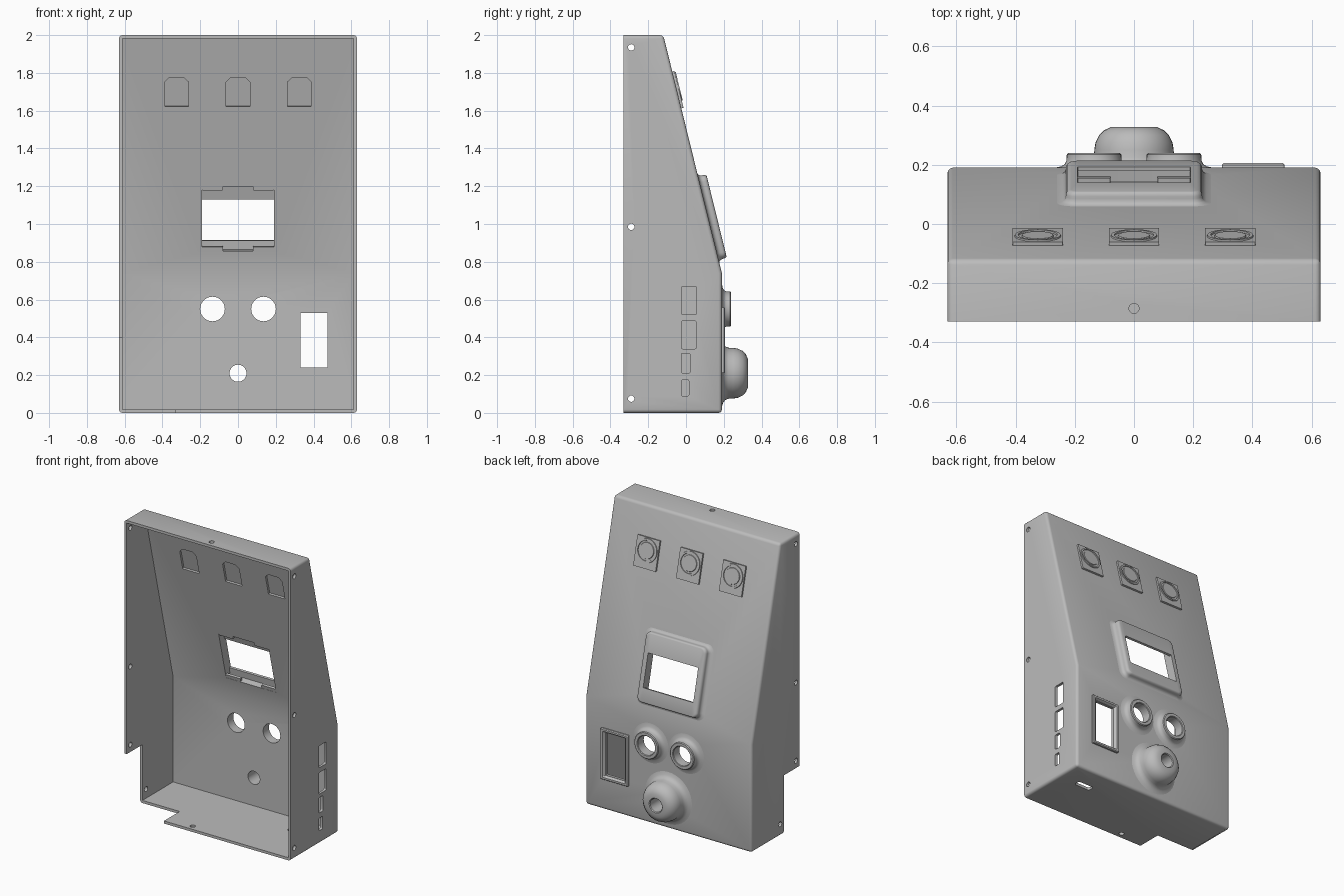
import bpy, bmesh, math
from mathutils import Matrix, Vector

cube = bpy.data.objects.get("Cube")
if cube:
    bpy.data.objects.remove(cube, do_unlink=True)

grey = bpy.data.materials.new("matte grey")
grey.use_nodes = True
grey.diffuse_color = (0.5, 0.5, 0.5, 1)
grey.node_tree.nodes["Principled BSDF"].inputs["Base Color"].default_value = (0.5, 0.5, 0.5, 1)

WALL = 0.018
HALF = 0.63
BACK, FACE, BEND, TOP_Y = -0.33, 0.19, 0.74, -0.12
SLOPE = (FACE - TOP_Y) / (2 - BEND)
TILT = math.atan(SLOPE)


def on_slope(x, z):
    """Frame on the sloped panel: local y points outward, local z up the slope."""
    y = FACE - SLOPE * (z - BEND)
    return Matrix.Translation((x, y, z)) @ Matrix.Rotation(TILT, 4, 'X')


def on_face(x, z):
    return Matrix.Translation((x, FACE, z))


def on_side(x, y, z):
    return Matrix.Translation((x, y, z)) @ Matrix.Rotation(-math.pi / 2, 4, 'Z')


def on_floor(x, y, z):
    return Matrix.Translation((x, y, z)) @ Matrix.Rotation(math.pi / 2, 4, 'X')


def circle(r, n, seg=40):
    return [(r * math.cos(i * math.tau / seg), n, r * math.sin(i * math.tau / seg))
            for i in range(seg)]


def rect(w, h, r, n, cz=0.0, seg=5):
    """Rounded rectangle loop at height n."""
    pts = []
    for k, (sx, sz) in enumerate([(1, 1), (-1, 1), (-1, -1), (1, -1)]):
        for i in range(seg + 1):
            a = (k + i / seg) * math.pi / 2
            pts.append((sx * (w / 2 - r) + r * math.cos(a), n,
                        cz + sz * (h / 2 - r) + r * math.sin(a)))
    return pts


def finish(name, bm):
    bmesh.ops.recalc_face_normals(bm, faces=bm.faces)
    mesh = bpy.data.meshes.new(name)
    bm.to_mesh(mesh)
    bm.free()
    mesh.materials.append(grey)
    ob = bpy.data.objects.new(name, mesh)
    bpy.context.scene.collection.objects.link(ob)
    return ob


def loft(name, frame, loops, tube=False):
    """Skin a stack of loops; a tube joins the last loop to the first."""
    bm = bmesh.new()
    rings = [[bm.verts.new(frame @ Vector(p)) for p in loop] for loop in loops]
    pairs = list(zip(rings, rings[1:]))
    if tube:
        pairs.append((rings[-1], rings[0]))
    else:
        bm.faces.new(rings[0])
        bm.faces.new(rings[-1])
    for a, b in pairs:
        for i in range(len(a)):
            j = (i + 1) % len(a)
            bm.faces.new((a[i], a[j], b[j], b[i]))
    return finish(name, bm)


def prism(name, profile, half):
    """Side profile in y, z extruded across x."""
    bm = bmesh.new()
    a, b = [[bm.verts.new((s * half, y, z)) for y, z in profile] for s in (-1, 1)]
    bm.faces.new(a)
    bm.faces.new(b)
    for i in range(len(a)):
        j = (i + 1) % len(a)
        bm.faces.new((a[i], a[j], b[j], b[i]))
    return bm


# Outer housing with rounded edges, square at the open rim
bm = prism("housing", [(BACK, 0), (FACE, 0), (FACE, BEND), (TOP_Y, 2), (BACK, 2)], HALF)
edges = [e for e in bm.edges if not all(v.co.y < BACK + 0.001 for v in e.verts)
         and not all(abs(v.co.z - BEND) < 0.001 for v in e.verts)]
bmesh.ops.bevel(bm, geom=edges, offset=0.018, segments=3, profile=0.5, affect='EDGES')
housing = finish("housing", bm)

# Cavity, open toward the rim
inner_top = FACE - SLOPE * (2 - WALL - BEND) - WALL / math.cos(TILT)
inner_bend = BEND - WALL * math.tan(TILT / 2)
cutters = [finish("cavity_cutter", prism(
    "cavity", [(BACK - 0.1, WALL), (FACE - WALL, WALL), (FACE - WALL, inner_bend),
               (inner_top, 2 - WALL), (BACK - 0.1, 2 - WALL)], HALF - WALL))]


def cut(frame, loop, lo=-0.05, hi=0.05):
    loops = [[(x, n, z) for x, _, z in loop] for n in (lo, hi)]
    cutters.append(loft("cutter", frame, loops))


# Notch in the lower right corner of the rim
cut(Matrix.Translation((-0.63, BACK, 0)), rect(0.6, 0.8, 0.002, 0), -0.1, 0.17)

# Screw holes
screw = circle(0.017, 0, 16)
for z in (0.075, 0.985, 1.935):
    cut(on_side(HALF, -0.29, z), screw)
for y, z in ((-0.29, 1.935), (-0.29, 0.985), (-0.29, 0.45), (-0.12, 0.08)):
    cut(on_side(-HALF, y, z), screw)
cut(on_floor(0, -0.285, 2), screw)
cut(on_floor(-0.14, -0.29, 0), screw)

# Port slots in the left wall and floor
for y, z, w, h in ((0.015, 0.595, 0.08, 0.15), (0.015, 0.413, 0.08, 0.147),
                   (-0.002, 0.263, 0.046, 0.105), (-0.005, 0.132, 0.04, 0.086)):
    cut(on_side(HALF, y, z), rect(w, h, 0.008, 0))
cut(on_floor(0.43, 0.02, 0), rect(0.12, 0.045, 0.015, 0))

# Control openings
for x in (-0.135, 0.135):
    cut(on_face(x, 0.55), circle(0.065, 0))
cut(on_face(0, 0.21), circle(0.045, 0))
cut(on_face(0.4025, 0.385), rect(0.145, 0.29, 0.002, 0))
cut(on_slope(0, 1.035), rect(0.38, 0.354, 0.002, 0, -0.003))

# Shallow pockets behind the badges, with clipped upper corners
for x in (-0.325, 0, 0.325):
    pocket = [(0.0625, 0, -0.087), (0.0625, 0, 0.048), (0.038, 0, 0.072),
              (-0.038, 0, 0.072), (-0.0625, 0, 0.048), (-0.0625, 0, -0.087)]
    cut(on_slope(x, 1.71), pocket, -0.05, -0.004)

# Apply all cuts to the housing
for c in cutters:
    c.hide_render = True
    mod = housing.modifiers.new("cut", 'BOOLEAN')
    mod.operation, mod.solver, mod.object = 'DIFFERENCE', 'EXACT', c
bpy.context.view_layer.update()
graph = bpy.context.evaluated_depsgraph_get()
housing_mesh = bpy.data.meshes.new_from_object(housing.evaluated_get(graph))
housing.modifiers.clear()
housing.data = housing_mesh
for c in cutters:
    bpy.data.objects.remove(c, do_unlink=True)

# Screen bezel: flared skirt, rounded rim, opening and rear pocket
skin = [(0.03, -0.006), (0.03, 0.0), (0.014, 0.003), (0.004, 0.011), (0, 0.022),
        (0, 0.03), (-0.004, 0.038), (-0.01, 0.043), (-0.018, 0.045)]
loops = [rect(0.46 + 2 * g, 0.455 + 1.2 * g, 0.035 + g * 0.5, n, -0.004) for g, n in skin]
loops += [rect(0.38, 0.225, 0.003, n, -0.022) for n in (0.045, 0.03)]
loops += [rect(0.38, 0.354, 0.003, n, -0.003) for n in (0.025, -0.006)]
loft("screen_bezel", on_slope(0, 1.035), loops, True)

# Retaining tabs in the screen pocket
for x in (-0.135, 0.135):
    for u in (-0.168, 0.164):
        loft("screen_tab", on_slope(x, 1.035),
             [rect(0.11, 0.024, 0.002, n, u) for n in (-0.017, 0.0)])

# Button collars
collar = [(0.065, -0.01), (0.135, -0.01), (0.135, 0.0), (0.112, 0.004), (0.099, 0.012),
          (0.093, 0.025), (0.092, 0.044), (0.087, 0.049), (0.069, 0.049), (0.065, 0.045)]
for side, x in (("left", 0.135), ("right", -0.135)):
    loft(side + "_button_collar", on_face(x, 0.55), [circle(r, n) for r, n in collar], True)

# Joystick dome
dome = [(0.045, -0.01), (0.178, -0.01), (0.178, 0.0), (0.157, 0.006), (0.142, 0.018),
        (0.135, 0.035), (0.134, 0.06), (0.13, 0.085), (0.118, 0.11), (0.1, 0.127),
        (0.078, 0.137), (0.05, 0.138), (0.045, 0.133)]
loft("joystick_dome", on_face(0, 0.21), [circle(r, n) for r, n in dome], True)

# Switch frame with a chamfered opening
loft("switch_frame", on_face(0.4025, 0.385),
     [rect(0.21, 0.35, 0.006, -0.01), rect(0.21, 0.35, 0.006, 0.01),
      rect(0.2, 0.34, 0.006, 0.016), rect(0.175, 0.315, 0.004, 0.016),
      rect(0.145, 0.29, 0.002, -0.004), rect(0.145, 0.29, 0.002, -0.01)], True)

# Badges: square plate, raised ring and centre disc
for x in (-0.325, 0, 0.325):
    loft("badge_plate", on_slope(x, 1.71), [rect(0.17, 0.2, 0.002, n) for n in (-0.003, 0.012)])
    spot = on_slope(x, 1.726)
    loft("badge_ring", spot, [circle(r, n) for r, n in
         ((0.064, 0.008), (0.079, 0.008), (0.077, 0.017), (0.066, 0.017))], True)
    loft("badge_disc", spot, [circle(0.056, 0.008), circle(0.052, 0.016)])

# Smooth the curved surfaces, keep the edges crisp
bpy.ops.object.select_all(action='DESELECT')
for ob in bpy.context.scene.objects:
    if ob.type == 'MESH' and ob.data.materials and ob.data.materials[0] == grey:
        ob.select_set(True)
bpy.context.view_layer.objects.active = housing
bpy.ops.object.shade_smooth_by_angle(angle=math.radians(35))
